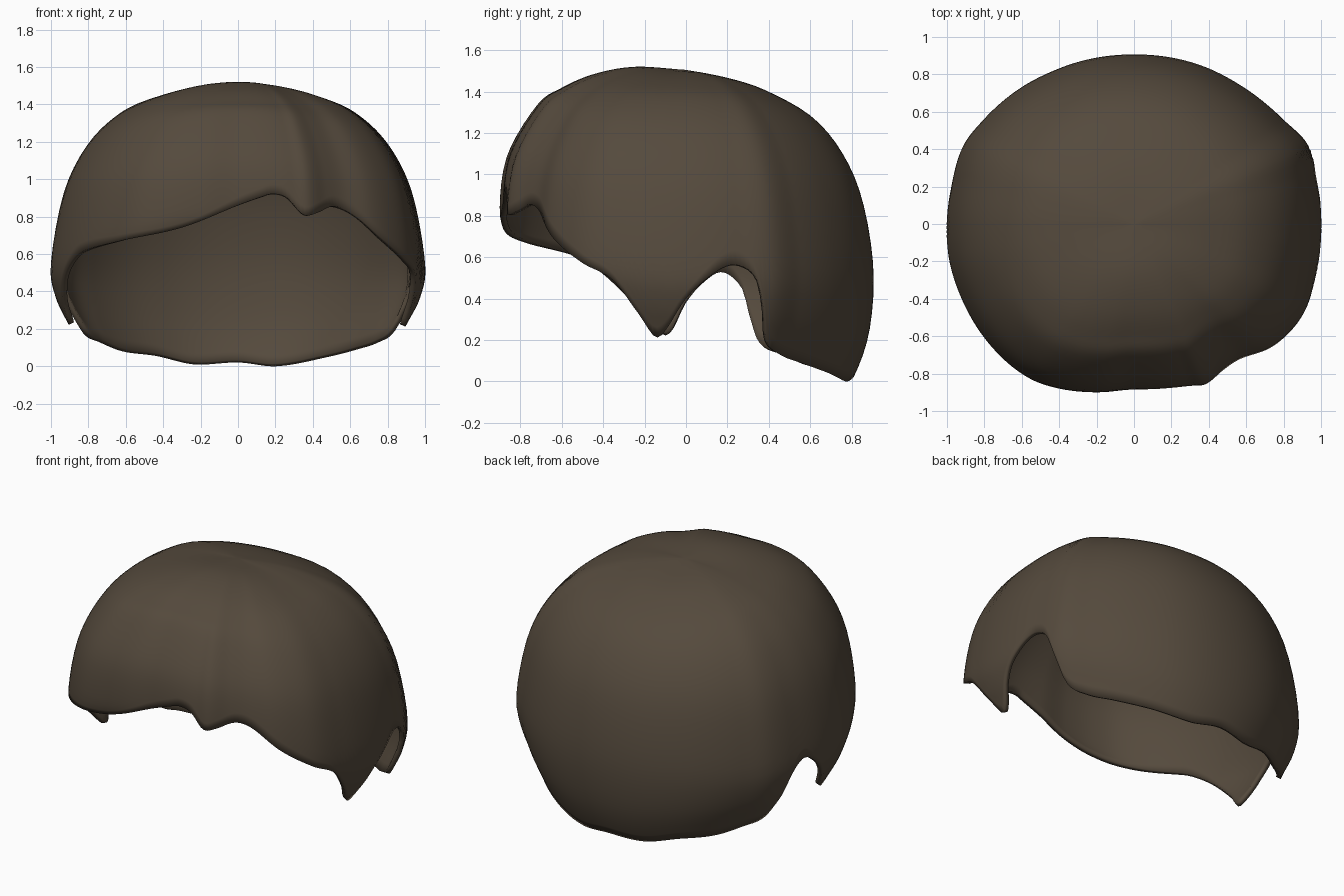
import bpy, bmesh, math

if "Cube" in bpy.data.objects:
    bpy.data.objects.remove(bpy.data.objects["Cube"])

SEG, RINGS = 288, 30

# Plan outline of the dome, counter-clockwise from +x
PLAN = [(1, 0), (.975, .25), (.93, .42), (.8, .555), (.6, .72), (.4, .83), (0, .905),
        (-.4, .83), (-.6, .73), (-.8, .56), (-.91, .42), (-.975, .2), (-1, 0), (-.985, -.2),
        (-.92, -.4), (-.82, -.58), (-.7, -.72), (-.55, -.83), (-.4, -.88), (-.2, -.9),
        (0, -.885), (.3, -.867), (.38, -.858), (.48, -.785), (.58, -.725), (.72, -.67),
        (.82, -.59), (.91, -.47), (.97, -.28)]

# Lower hair line: (azimuth in degrees, height)
HEM = [(0, .40), (6, .50), (11, .555), (15, .56), (19.5, .5), (22, .36), (24.5, .2),
       (31, .13), (41, .09), (54, .05), (75, .0), (90, .02), (107, .01), (122, .055),
       (137, .08), (148, .13), (156.5, .18), (161, .31), (164, .45), (169.5, .53),
       (175, .48), (180, .38), (184, .25), (187, .225), (192, .32), (201, .48), (207, .56),
       (213, .61), (231, .67), (251, .74), (270, .86), (278, .905), (282, .922), (287, .9),
       (292, .81), (297, .82), (304, .855), (310.5, .82), (320, .69), (331, .57),
       (339.5, .49), (346, .33), (350.5, .215), (354, .25)]

# Vertical profiles: (fraction of plan radius, height) from crown down
BACK = [(0, 1.505), (.25, 1.46), (.44, 1.4), (.67, 1.28), (.83, 1.11), (.94, .88),
        (1, .55), (.98, .25), (.9, .03), (.8, -.1)]
SIDE = [(0, 1.505), (.22, 1.49), (.42, 1.445), (.62, 1.36), (.8, 1.19), (.93, .93),
        (1, .55), (.975, .37), (.9, .2), (.82, -.05)]
FRONT = [(0, 1.505), (.28, 1.52), (.5, 1.485), (.67, 1.42), (.8, 1.34), (.96, 1.1),
         (1, .85), (.965, .72), (.9, .55), (.85, .3)]


def hermite(p0, p1, m0, m1, u):
    return ((2*u**3 - 3*u*u + 1)*p0 + (u**3 - 2*u*u + u)*m0
            + (3*u*u - 2*u**3)*p1 + (u**3 - u*u)*m1)


def periodic(table, a):
    """Smooth periodic lookup of (degrees, value) pairs."""
    n = len(table)
    ext = [(table[i % n][0] + 360*(i // n), table[i % n][1]) for i in range(-2, n + 3)]
    for i in range(1, len(ext) - 2):
        (a0, v0), (a1, v1), (a2, v2), (a3, v3) = ext[i-1:i+3]
        if a1 <= a < a2:
            d = a2 - a1
            return hermite(v1, v2, (v2 - v0)/(a2 - a0)*d, (v3 - v1)/(a3 - a1)*d, (a - a1)/d)


def along(pts, t):
    """Smooth point on an open profile at index t."""
    i = min(int(t), len(pts) - 2)
    p1, p2 = pts[i], pts[i+1]
    p0 = pts[i-1] if i else (-p2[0], 2*p1[1] - p2[1])
    p3 = pts[min(i+2, len(pts) - 1)]
    return [hermite(p1[k], p2[k], (p2[k] - p0[k])/2, (p3[k] - p1[k])/2, t - i) for k in (0, 1)]


radius = sorted((math.degrees(math.atan2(y, x)) % 360, math.hypot(x, y)) for x, y in PLAN)

# Hair cap: radial profiles trimmed at the hair line
bm = bmesh.new()
crown = bm.verts.new((0, 0, 1.505))
columns = []
for s in range(SEG):
    deg = 360*s/SEG
    a = math.radians(deg)
    w = math.sin(a)**2
    end = BACK if a < math.pi else FRONT
    prof = [(q[0]*w + p[0]*(1 - w), q[1]*w + p[1]*(1 - w)) for p, q in zip(SIDE, end)]
    r, hem = periodic(radius, deg), periodic(HEM, deg)
    lo, hi = 2.0, 9.0
    for _ in range(30):
        mid = (lo + hi)/2
        if along(prof, mid)[1] > hem:
            lo = mid
        else:
            hi = mid
    col = []
    for k in range(1, RINGS + 1):
        f, z = along(prof, lo*k/RINGS)
        col.append(bm.verts.new((r*f*math.cos(a), r*f*math.sin(a), z)))
    columns.append(col)
for s in range(SEG):
    c, d = columns[s], columns[(s + 1) % SEG]
    bm.faces.new((crown, c[0], d[0]))
    for k in range(RINGS - 1):
        bm.faces.new((c[k], c[k+1], d[k+1], d[k]))
bm.normal_update()
mesh = bpy.data.meshes.new("hair_cap")
bm.to_mesh(mesh)
bm.free()
hair = bpy.data.objects.new("hair_cap", mesh)
bpy.context.collection.objects.link(hair)

# Thin wall, thickened inward
solid = hair.modifiers.new("wall", 'SOLIDIFY')
solid.thickness = .03
solid.offset = -1

mat = bpy.data.materials.new("dark_brown")
mat.diffuse_color = (.09, .068, .046, 1)
mat.use_nodes = True
mat.node_tree.nodes["Principled BSDF"].inputs["Base Color"].default_value = mat.diffuse_color
mesh.materials.append(mat)

bpy.context.view_layer.objects.active = hair
hair.select_set(True)
bpy.ops.object.shade_smooth_by_angle(angle=math.radians(60))
